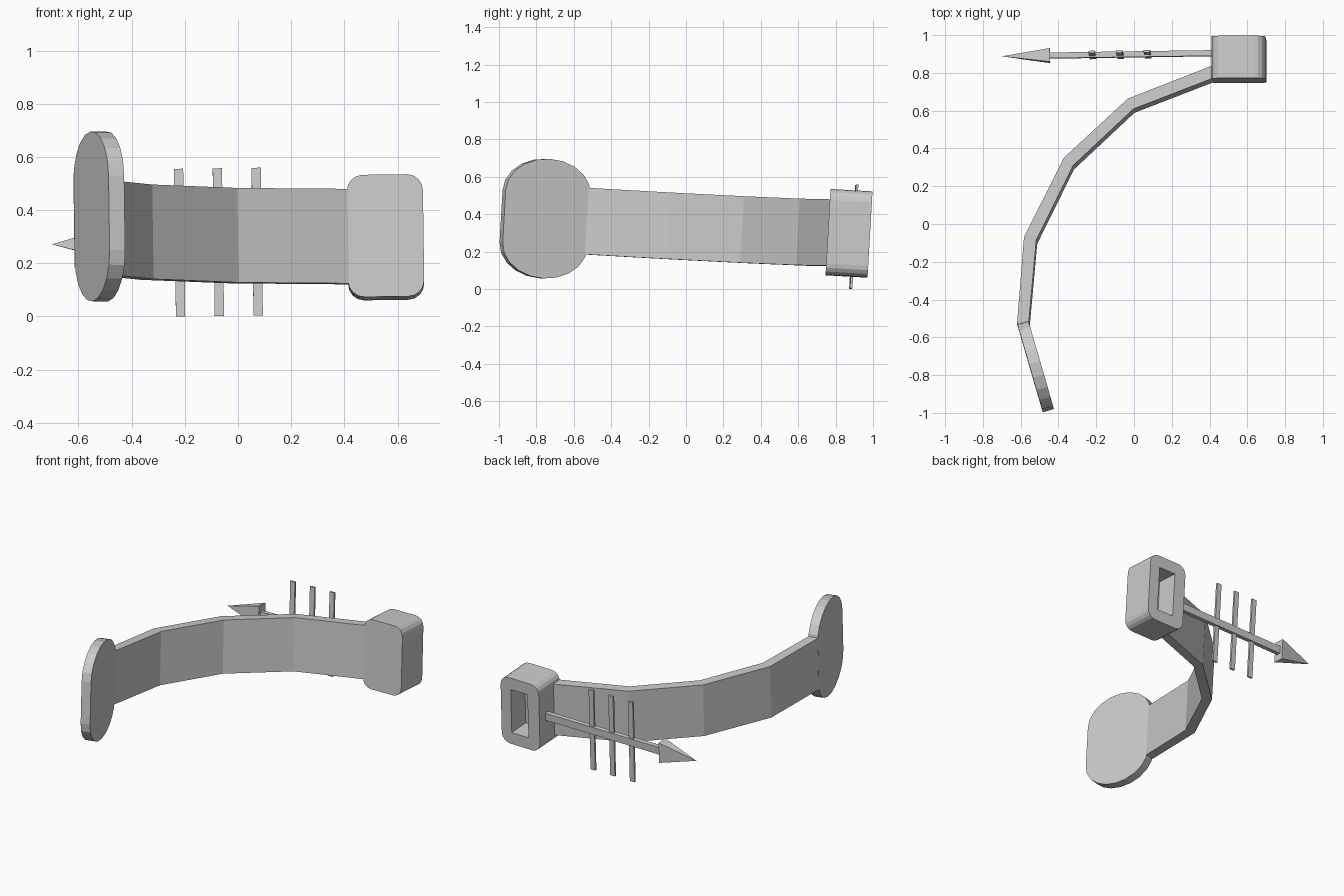
import bpy, bmesh, math
from mathutils import Matrix, Vector

if "Cube" in bpy.data.objects:
    bpy.data.objects.remove(bpy.data.objects["Cube"])

# The whole model leans slightly
LEAN = (Matrix.Translation((0, 0, 0.34))
        @ Matrix.Rotation(math.radians(-3.3), 4, 'X')
        @ Matrix.Rotation(math.radians(-0.8), 4, 'Y'))


def finish(name, bm, matrix):
    bm.transform(matrix)
    bmesh.ops.recalc_face_normals(bm, faces=bm.faces[:])
    mesh = bpy.data.meshes.new(name)
    bm.to_mesh(mesh)
    bm.free()
    ob = bpy.data.objects.new(name, mesh)
    bpy.context.collection.objects.link(ob)
    return ob


def prism(name, base, top, matrix=LEAN):
    """Solid between two matching outlines."""
    bm = bmesh.new()
    a = [bm.verts.new(p) for p in base]
    b = [bm.verts.new(p) for p in top]
    bm.faces.new(a)
    bm.faces.new(b)
    for i in range(len(a)):
        j = (i + 1) % len(a)
        bm.faces.new((a[i], a[j], b[j], b[i]))
    return finish(name, bm, matrix)


def box(name, center, size, matrix=LEAN):
    bm = bmesh.new()
    bmesh.ops.create_cube(bm, size=1, matrix=Matrix.Translation(center)
                          @ Matrix.Diagonal((*size, 1)))
    return finish(name, bm, matrix)


# Curved band, made of flat segments
outer = [(0.44, 0.838), (-0.03, 0.655), (-0.37, 0.34), (-0.58, -0.08), (-0.617, -0.54)]
inner = [(0.44, 0.77), (0.0, 0.60), (-0.32, 0.30), (-0.515, -0.095), (-0.555, -0.535)]
half = 0.178
bm = bmesh.new()
rings = [[bm.verts.new((*p, z)) for p, z in ((o, -half), (i, -half), (i, half), (o, half))]
         for o, i in zip(outer, inner)]
for r, s in zip(rings, rings[1:]):
    for k in range(4):
        bm.faces.new((r[k], r[(k + 1) % 4], s[(k + 1) % 4], s[k]))
bm.faces.new(rings[0])
bm.faces.new(rings[-1])
finish("curved_band", bm, LEAN)

# Rounded end paddle
start, end = Vector((-0.617, -0.535, 0)), Vector((-0.485, -0.99, 0))
along = (end - start).normalized()
normal = Vector((-along.y, along.x, 0))
mid, radius = (start + end) / 2, (end - start).length / 2
outline = []
for side in (1, -1):
    for k in range(11):
        t = math.pi * k / 10
        outline.append(mid + along * radius * math.cos(t) * side
                       + Vector((0, 0, side * (0.14 + 0.18 * math.sin(t)))))
prism("end_paddle", outline, [p + normal * 0.061 for p in outline])

# Rounded end block with a slot in its back
rim = []
for cx, cz, a0 in ((1, 1, 0), (-1, 1, 90), (-1, -1, 180), (1, -1, 270)):
    for k in range(5):
        t = math.radians(a0 + 22.5 * k)
        rim.append(Vector((0.555 + cx * 0.083 + 0.06 * math.cos(t), 0.76,
                           cz * 0.17 + 0.06 * math.sin(t))))
block = prism("end_block", rim, [p + Vector((0, 0.225, 0)) for p in rim])
cutter = box("slot_cutter", (0.56, 0.935, 0), (0.125, 0.2, 0.30))
cutter.hide_render = True
cut = block.modifiers.new("slot", 'BOOLEAN')
cut.operation = 'DIFFERENCE'
cut.solver = 'EXACT'
cut.object = cutter
bpy.context.view_layer.objects.active = block
bpy.ops.object.modifier_apply(modifier=cut.name)
bpy.data.objects.remove(cutter)

# Arrow: shaft, pyramid head and three cross bars
ARROW = LEAN @ Matrix.Translation((0, 0.9, -0.008)) @ Matrix.Rotation(math.radians(0.8), 4, 'Z')
box("arrow_shaft", (-0.01, 0, 0), (0.88, 0.03, 0.05), ARROW)

bm = bmesh.new()
base = [bm.verts.new((-0.445, y, z)) for y, z in
        ((-0.036, -0.07), (0.036, -0.07), (0.036, 0.07), (-0.036, 0.07))]
tip = bm.verts.new((-0.70, 0, 0))
bm.faces.new(base)
for i in range(4):
    bm.faces.new((base[i], base[(i + 1) % 4], tip))
finish("arrow_head", bm, ARROW)

for i in range(3):
    box(f"cross_bar_{i + 1}", (-0.22 + 0.146 * i, 0, 0), (0.035, 0.013, 0.556), ARROW)
